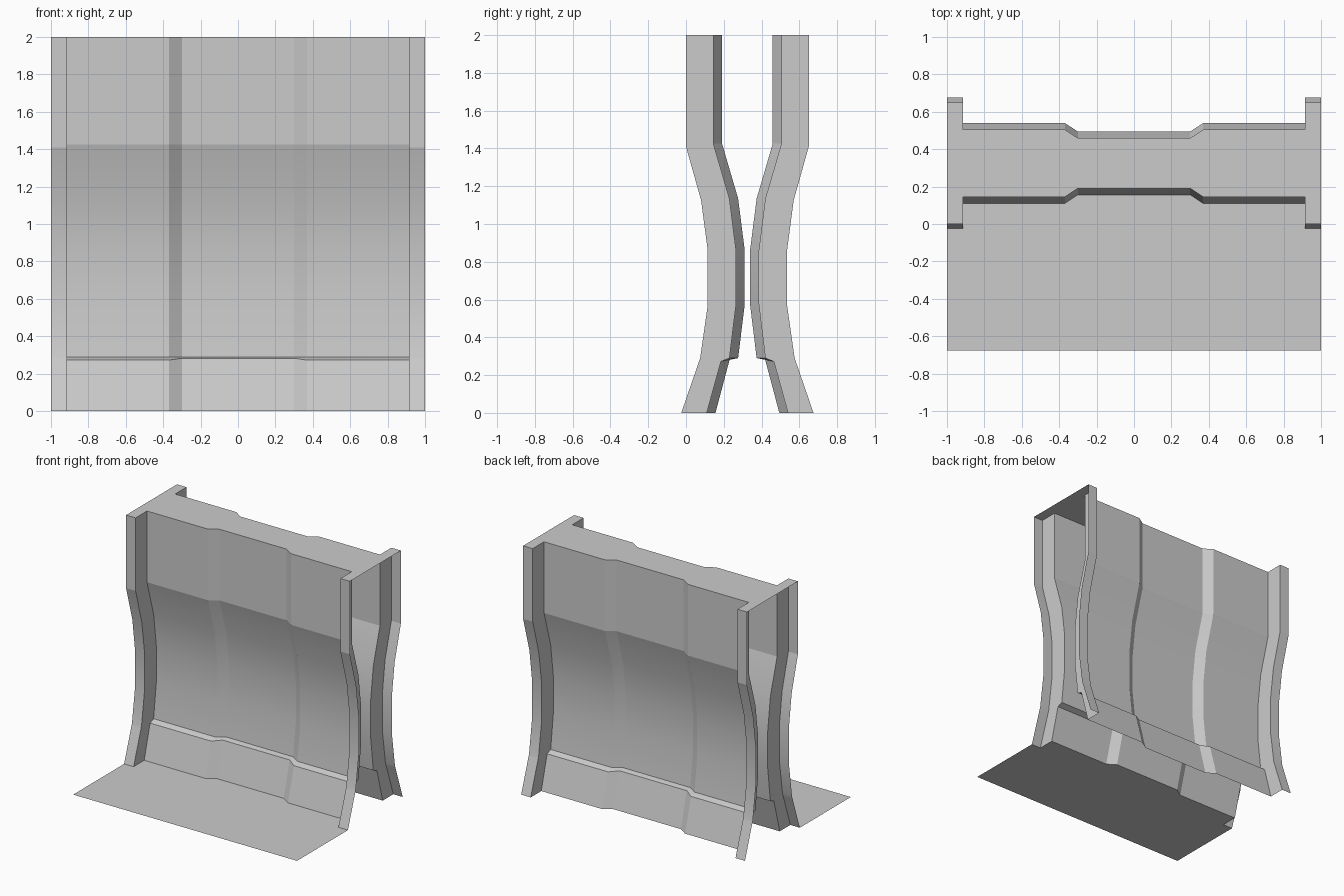
import bpy, math

if "Cube" in bpy.data.objects:
    bpy.data.objects.remove(bpy.data.objects["Cube"])

# Vertical profiles (y, z) of the front side, bottom to top
POST = [(-.025, 0), (.068, .27), (.075, .29), (.115, .57), (.115, .86),
        (.08, 1.125), (0, 1.41), (0, 2)]
PANEL = [(.11, 0), (.185, .272), (.23, .29), (.265, .575), (.265, .86),
         (.23, 1.135), (.145, 1.425), (.145, 2)]
MIDDLE = [(y + .046, z + (.01 if i == 1 else 0)) for i, (y, z) in enumerate(PANEL)]

# Columns across the width: x position and profile
half = [(-1, POST), (-.915, POST), (-.915, PANEL), (-.37, PANEL), (-.30, MIDDLE)]
COLS = half + [(-x, p) for x, p in reversed(half)]
CENTRE = .325  # mirror plane between front and back walls


def make(name, verts, faces, smooth=False):
    me = bpy.data.meshes.new(name)
    me.from_pydata(verts, [], faces)
    me.update()
    ob = bpy.data.objects.new(name, me)
    bpy.context.collection.objects.link(ob)
    if smooth:
        bpy.ops.object.select_all(action='DESELECT')
        ob.select_set(True)
        bpy.context.view_layer.objects.active = ob
        bpy.ops.object.shade_smooth_by_angle(angle=math.radians(30))
        for p in me.polygons:  # straight upper band stays flat
            if p.center.z > 1.5:
                p.use_smooth = False
    return ob


def wall(name, back):
    n = len(POST)
    verts = [(x, 2 * CENTRE - y if back else y, z) for x, prof in COLS for y, z in prof]
    faces = []
    for c in range(len(COLS) - 1):
        for r in range(n - 1):
            a = c * n + r
            f = (a, a + n, a + n + 1, a + 1)
            faces.append(f[::-1] if back else f)
    return make(name, verts, faces, True)


def sheet(name, row, z, far):
    """Flat strip between a wall edge and a far line, along the columns."""
    verts, faces = [], []
    for x, prof in COLS:
        y = prof[row][0]
        verts += [(x, y, z), (x, far(y), z)]
    for c in range(len(COLS) - 1):
        if abs(COLS[c][0] - COLS[c + 1][0]) > 1e-5:
            a = 2 * c
            f = (a, a + 2, a + 3, a + 1)
            faces.append(f if far(0) > 0 else f[::-1])
    return make(name, verts, faces)


# Two curved walls, facing away from each other
wall("front_wall", False)
wall("back_wall", True)

# Cap joining the wall tops
sheet("top_cap", -1, 2, lambda y: 2 * CENTRE - y)

# Floor apron in front of the wall
sheet("floor_apron", 0, 0, lambda y: -.675)
